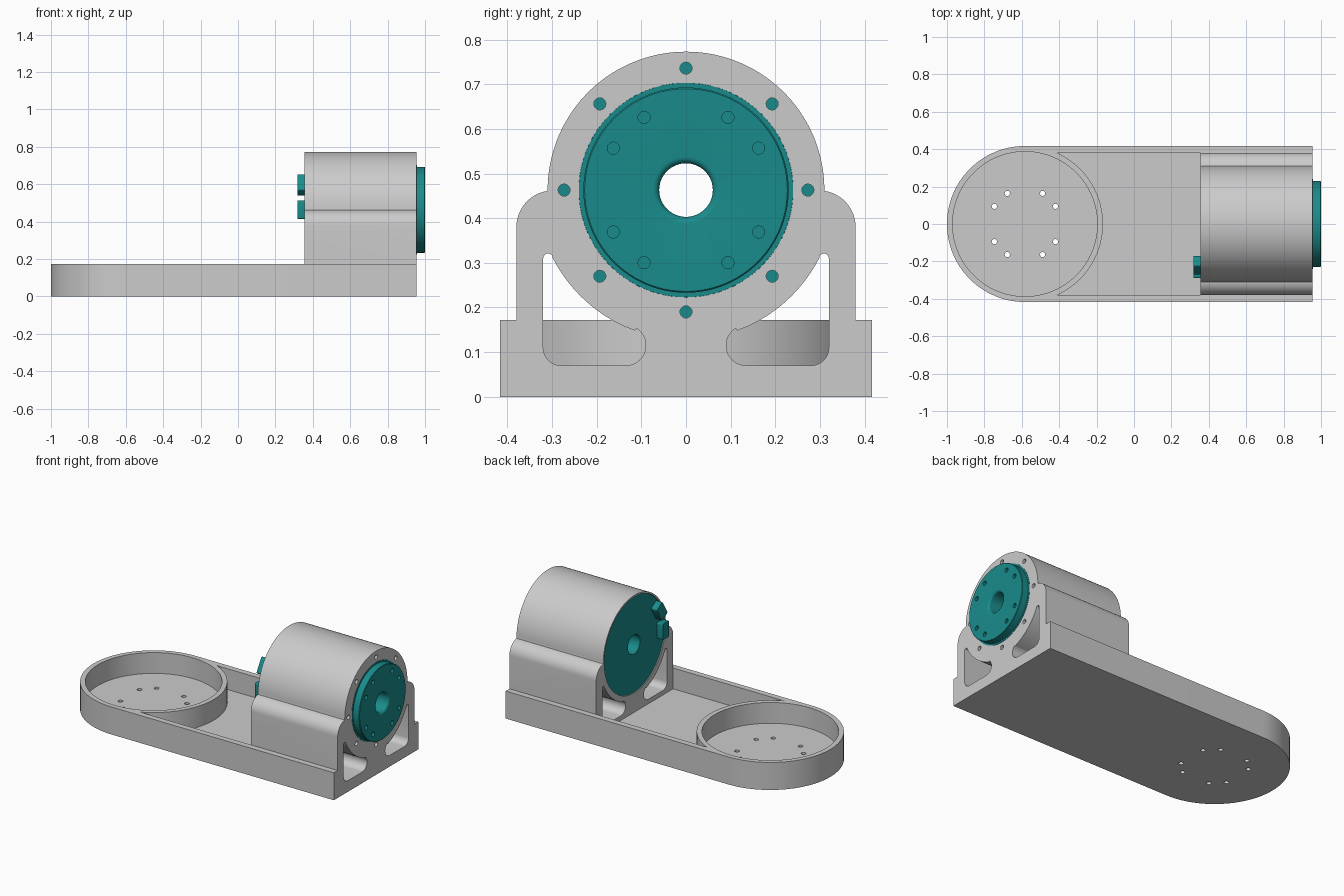
import bpy, bmesh, math
from mathutils import Matrix, Vector

if "Cube" in bpy.data.objects:
    bpy.data.objects.remove(bpy.data.objects["Cube"])

AXIS_Z = 0.463          # height of the drive axis
CUP_X = -0.583          # centre of the round cup


def arc(cx, cy, r, a0, a1, n=16):
    return [(cx + r * math.cos(math.radians(a0 + (a1 - a0) * i / n)),
             cy + r * math.sin(math.radians(a0 + (a1 - a0) * i / n))) for i in range(n + 1)]


def circle(cx, cy, r, n=32):
    return arc(cx, cy, r, 0, 360, n)[:-1]


def make_object(name, bm):
    bmesh.ops.recalc_face_normals(bm, faces=bm.faces)
    mesh = bpy.data.meshes.new(name)
    bm.to_mesh(mesh)
    bm.free()
    obj = bpy.data.objects.new(name, mesh)
    bpy.context.collection.objects.link(obj)
    return obj


def prism(name, pts, axis, lo, hi):
    """Extrude an outline: (x, y) points along z, or (y, z) points along x."""
    bm = bmesh.new()
    put = (lambda p: (p[0], p[1], lo)) if axis == 'z' else (lambda p: (lo, p[0], p[1]))
    face = bm.faces.new([bm.verts.new(put(p)) for p in pts])
    ext = bmesh.ops.extrude_face_region(bm, geom=[face])
    move = Vector((0, 0, hi - lo)) if axis == 'z' else Vector((hi - lo, 0, 0))
    bmesh.ops.translate(bm, vec=move, verts=[v for v in ext['geom'] if isinstance(v, bmesh.types.BMVert)])
    return make_object(name, bm)


def combine(target, other, operation='DIFFERENCE'):
    mod = target.modifiers.new("cut", 'BOOLEAN')
    mod.operation = operation
    mod.solver = 'EXACT'
    mod.object = other
    bpy.context.view_layer.objects.active = target
    bpy.ops.object.modifier_apply(modifier=mod.name)
    bpy.data.objects.remove(other)


def smooth(obj):
    bpy.ops.object.select_all(action='DESELECT')
    obj.select_set(True)
    bpy.context.view_layer.objects.active = obj
    bpy.ops.object.shade_smooth_by_angle(angle=math.radians(30))


# Base slab with a round end
slab = [(0.955, -0.417), (0.955, 0.417)] + arc(CUP_X, 0, 0.417, 90, 270, 64)
frame = prism("arm_frame", slab, 'z', 0, 0.172)

# Housing block: square shoulders under a round barrel
half = [(0.38, 0.1)] + arc(0.298, 0.38, 0.082, 0, 81, 12)
barrel = arc(0, AXIS_Z, 0.31, 0.5, 179.5, 72)
profile = half + barrel + [(-y, z) for y, z in reversed(half)]
combine(frame, prism("housing", profile, 'x', 0.355, 0.955), 'UNION')

# Round cup and the pocket between cup and housing
combine(frame, prism("cup_cut", circle(CUP_X, 0, 0.387, 128), 'z', 0.042, 0.3))
a = math.degrees(math.asin(0.38 / 0.417))
pocket = [(0.355, -0.38), (0.355, 0.38)] + arc(CUP_X, 0, 0.417, a, -a, 48)
combine(frame, prism("pocket_cut", pocket, 'z', 0.042, 0.3))

# Side windows running through the housing
window = (arc(0.28, 0.11, 0.04, 0, -90, 8) + arc(0.135, 0.115, 0.045, 270, 122, 14)
          + arc(0, AXIS_Z, 0.335, -70, -27, 24) + arc(0.309, 0.31, 0.011, 150, 0, 8))
for side in (1, -1):
    pts = [(side * y, z) for y, z in window]
    combine(frame, prism("window_cut", pts, 'x', 0.3, 1.0))

# Bore for the drive, narrower at the front plate
combine(frame, prism("bore_cut", circle(0, AXIS_Z, 0.3, 96), 'x', 0.3, 0.925))
combine(frame, prism("mouth_cut", circle(0, AXIS_Z, 0.2402, 96), 'x', 0.9, 1.0))

# Bolt holes in the front plate and in the cup floor
for i in range(8):
    t = math.radians(45 * i)
    hole = circle(0.273 * math.cos(t), AXIS_Z + 0.273 * math.sin(t), 0.0135, 20)
    combine(frame, prism("plate_hole", hole, 'x', 0.91, 1.0))
flange_angles = [s + q for q in (0, 90, 180, 270) for s in (30, 60)]
for deg in flange_angles:
    t = math.radians(deg)
    hole = circle(CUP_X + 0.189 * math.cos(t), 0.189 * math.sin(t), 0.014, 20)
    combine(frame, prism("floor_hole", hole, 'z', -0.1, 0.1))
smooth(frame)

# Hollow drive unit turned around the x axis: (x, radius) profile
turned = ([(0.36, 0.06), (0.36, 0.299), (0.925, 0.299), (0.925, 0.24), (0.957, 0.24),
           (0.957, 0.23), (0.997, 0.23), (1.0, 0.227)]
          + arc(0.985, 0.075, 0.015, 0, -90, 6))
bm = bmesh.new()
vs = [bm.verts.new((x, 0, AXIS_Z + r)) for x, r in turned]
es = [bm.edges.new((vs[i], vs[(i + 1) % len(vs)])) for i in range(len(vs))]
bmesh.ops.spin(bm, geom=vs + es, cent=(0, 0, AXIS_Z), axis=(1, 0, 0),
               angle=2 * math.pi, steps=96, use_merge=False)
bmesh.ops.remove_doubles(bm, verts=bm.verts, dist=1e-5)
drive = make_object("drive_unit", bm)
for deg in flange_angles:
    t = math.radians(deg)
    hole = circle(0.188 * math.cos(t), AXIS_Z + 0.188 * math.sin(t), 0.0135, 20)
    combine(drive, prism("flange_hole", hole, 'x', 0.965, 1.1))
smooth(drive)

# Two connector blocks on the rear of the drive
teal = bpy.data.materials.new("teal")
teal.diffuse_color = (0.01, 0.26, 0.26, 1)
teal.use_nodes = True
teal.node_tree.nodes["Principled BSDF"].inputs["Base Color"].default_value = teal.diffuse_color
drive.data.materials.append(teal)
for name, deg in (("lower_connector", 180), ("upper_connector", 149)):
    bm = bmesh.new()
    bmesh.ops.create_cube(bm, size=1, matrix=Matrix.Diagonal((0.045, 0.064, 0.1, 1)))
    long_edges = [e for e in bm.edges if abs(e.verts[0].co.x - e.verts[1].co.x) > 0.01]
    bmesh.ops.bevel(bm, geom=long_edges, offset=0.008, segments=4, profile=0.5, affect='EDGES')
    t = math.radians(deg)
    place = Matrix.Translation((0.3415, 0.258 * math.cos(t), AXIS_Z + 0.258 * math.sin(t)))
    bmesh.ops.transform(bm, matrix=place @ Matrix.Rotation(t, 4, 'X'), verts=bm.verts)
    block = make_object(name, bm)
    block.data.materials.append(teal)
    smooth(block)
